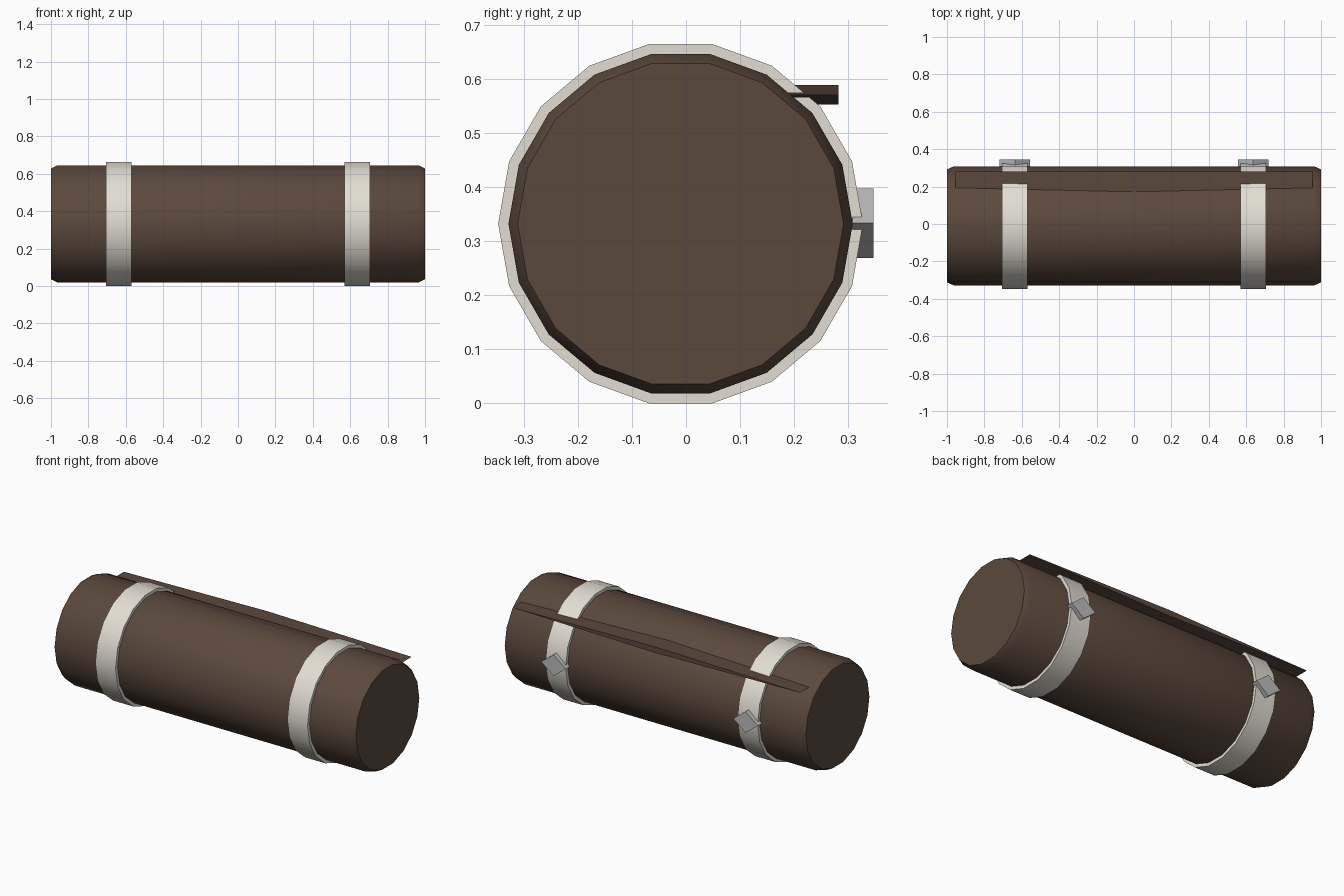
import bpy, bmesh, math

if "Cube" in bpy.data.objects:
    bpy.data.objects.remove(bpy.data.objects["Cube"])

CY, CZ, SIDES = -0.01, 0.332, 18


def material(name, rgb):
    m = bpy.data.materials.new(name)
    m.diffuse_color = (*rgb, 1)
    m.use_nodes = True
    m.node_tree.nodes["Principled BSDF"].inputs["Base Color"].default_value = m.diffuse_color
    return m


brown = material("brown_cloth", (0.105, 0.066, 0.045))
cream = material("cream_strap", (0.76, 0.73, 0.65))
metal = material("grey_metal", (0.5, 0.5, 0.5))


def finish(name, bm, mat, smooth):
    bmesh.ops.recalc_face_normals(bm, faces=bm.faces)
    me = bpy.data.meshes.new(name)
    bm.to_mesh(me)
    bm.free()
    ob = bpy.data.objects.new(name, me)
    bpy.context.collection.objects.link(ob)
    me.materials.append(mat)
    if smooth:
        bpy.ops.object.select_all(action='DESELECT')
        bpy.context.view_layer.objects.active = ob
        ob.select_set(True)
        bpy.ops.object.shade_smooth_by_angle(angle=math.radians(30))
    return ob


def lathe_x(name, profile, mat, closed):
    """Spin (x, radius) points round the roll's long axis."""
    bm = bmesh.new()
    rings = []
    for x, r in profile:
        rings.append([bm.verts.new((x, CY + r * math.cos(a), CZ + r * math.sin(a)))
                      for a in (math.tau * i / SIDES for i in range(SIDES))])
    pairs = list(zip(rings, rings[1:]))
    if closed:
        pairs.append((rings[-1], rings[0]))
    else:
        bm.faces.new(rings[0])
        bm.faces.new(rings[-1])
    for a, b in pairs:
        for i in range(SIDES):
            j = (i + 1) % SIDES
            bm.faces.new((a[i], a[j], b[j], b[i]))
    return finish(name, bm, mat, True)


def diamond_prism(name, x, z, half_x, half_z, y0, y1, mat):
    """Diamond in the xz plane, extruded along y."""
    bm = bmesh.new()
    corners = [(x - half_x, z), (x, z + half_z), (x + half_x, z), (x, z - half_z)]
    face = bm.faces.new([bm.verts.new((px, y0, pz)) for px, pz in corners])
    ext = bmesh.ops.extrude_face_region(bm, geom=[face], use_keep_orig=True)
    moved = [v for v in ext["geom"] if isinstance(v, bmesh.types.BMVert)]
    bmesh.ops.translate(bm, verts=moved, vec=(0, y1 - y0, 0))
    return finish(name, bm, mat, False)


# Rolled blanket with chamfered ends
lathe_x("blanket_roll", [(-1, 0.301), (-0.965, 0.318), (0.965, 0.318), (1, 0.301)],
        brown, False)

# Loose edge of the blanket
diamond_prism("blanket_flap", 0, 0.57, 0.955, 0.018, 0.17, 0.282, brown)

# Straps with diamond buckles at the back
for side, sx in (("left", -1), ("right", 1)):
    x = sx * 0.6375
    w = 0.067
    lathe_x(side + "_strap", [(x - w, 0.31), (x - w, 0.337), (x + w, 0.337), (x + w, 0.31)],
            cream, True)
    diamond_prism(side + "_buckle", x, 0.333, 0.082, 0.064, 0.308, 0.346, metal)
